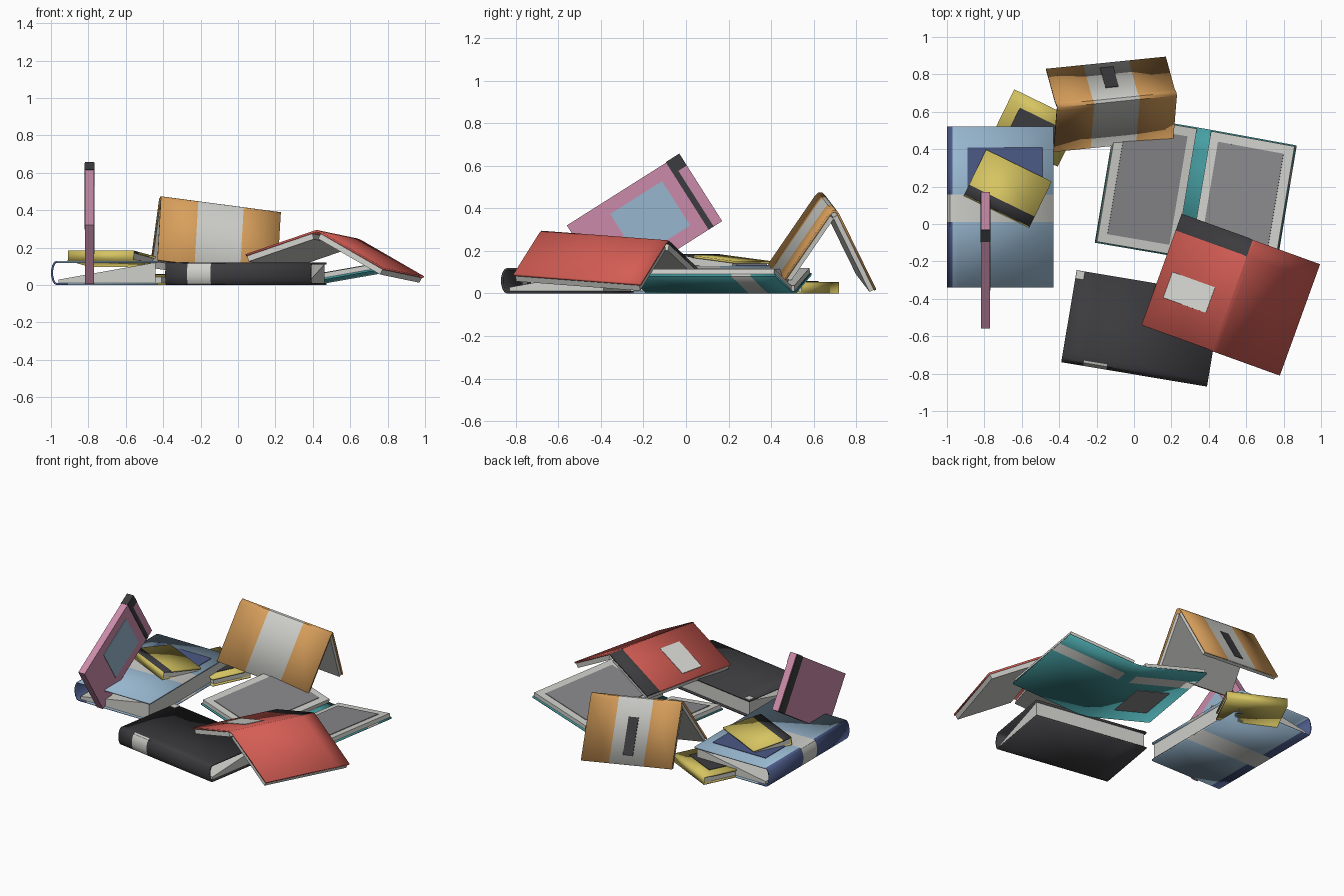
import bpy, bmesh, math
from mathutils import Vector as V, Matrix

if "Cube" in bpy.data.objects:
    bpy.data.objects.remove(bpy.data.objects["Cube"])


def material(name, *rgb):
    m = bpy.data.materials.new(name)
    m.diffuse_color = (*rgb, 1)
    m.use_nodes = True
    m.node_tree.nodes["Principled BSDF"].inputs["Base Color"].default_value = m.diffuse_color
    return m


BLUE = material("light blue", .31, .47, .62)
NAVY = material("navy", .07, .10, .24)
DARK = material("charcoal", .045, .045, .05)
PALE = material("pale grey", .62, .62, .59)
GREY = material("mid grey", .25, .25, .26)
TEAL = material("teal", .065, .36, .38)
RED = material("red", .66, .11, .09)
ORANGE = material("orange", .69, .35, .107)
YELLOW = material("yellow", .67, .55, .12)
PINK = material("pink", .60, .26, .40)


def make(name, bm, mats, M=None):
    me = bpy.data.meshes.new(name)
    bm.to_mesh(me)
    bm.free()
    for m in mats:
        me.materials.append(m)
    ob = bpy.data.objects.new(name, me)
    bpy.context.collection.objects.link(ob)
    if M:
        ob.matrix_world = M
    return ob


def prism(name, outline, depth, mat, M=None):
    """Solid made by sweeping a 3D outline along a depth vector."""
    bm = bmesh.new()
    f = bm.faces.new([bm.verts.new(p) for p in outline])
    ext = bmesh.ops.extrude_face_region(bm, geom=[f])["geom"]
    for v in ext:
        if isinstance(v, bmesh.types.BMVert):
            v.co += depth
    # closing face is kept by the extrusion of a lone face
    if len(bm.faces) == len(outline) + 1:
        bm.faces.new([v for v in bm.verts if v not in ext])
    bmesh.ops.recalc_face_normals(bm, faces=bm.faces)
    return make(name, bm, [mat], M)


def box(name, o, a, b, c, mat, M=None):
    return prism(name, [o, o + a, o + a + b, o + b], c, mat, M)


def patch(name, o, a, b, rect, mat, depth=0.0, M=None):
    """Thin plate on the parallelogram o, a, b; rect is a0, a1, b0, b1."""
    a0, a1, b0, b1 = rect
    n = b.cross(a).normalized()
    return box(name, o + a * a0 + b * b0 + n * (depth - .002),
               a * (a1 - a0), b * (b1 - b0), n * .005, mat, M)


def cover(name, path, along, breaks, mats, rule, M=None, t=.011):
    """Bent cover sheet swept along its spine, thickened inwards."""
    bm = bmesh.new()
    rows = [[bm.verts.new(p + along * k) for k in breaks] for p in path]
    for i in range(len(path) - 1):
        mid = (path[i] + path[i + 1]) / 2
        for j in range(len(breaks) - 1):
            f = bm.faces.new((rows[i][j], rows[i + 1][j],
                              rows[i + 1][j + 1], rows[i][j + 1]))
            f.material_index = rule(mid, j)
            f.smooth = True
    ob = make(name, bm, mats, M)
    ob.data.set_sharp_from_angle(angle=math.radians(33))
    s = ob.modifiers.new("thickness", "SOLIDIFY")
    s.thickness, s.offset = t, -1


def open_book(name, path, along, breaks, mats, rule, thick=.037):
    """Open book: bent cover with a page block inside each half."""
    path, along = [V(p) for p in path], V(along)
    cover(name + "_cover", path, along, breaks, mats, rule)
    for side, p, q in (("first", path[0], path[1]), ("second", path[-2], path[-1])):
        n = (q - p).cross(along).normalized()
        o = p + (q - p) * .01 + along * .01
        box(f"{name}_{side}_pages", o - n * .009, (q - p) * .98, along * .98,
            n * (.009 - thick), PALE)
    return path, along


def closed_book(name, M, W, L, T, bulge, wedge, breaks, mats, rule, joint=.06):
    """Lying book, spine on local x = 0, spine running along local y."""
    steps = 7 if bulge else 1
    arc = [V((bulge * (1 - math.sin(math.pi * k / steps)), 0,
              T / 2 * (1 - math.cos(math.pi * k / steps)))) for k in range(steps + 1)]
    path = [V((W, 0, 0)), V((joint * 1.5, 0, 0))] + arc + [V((joint, 0, T)), V((W, 0, T))]
    cover(name + "_cover", path, V((0, L, 0)), breaks, mats, rule, M)
    z0, z1 = .009, T - .009
    x0, x1 = bulge + .009, W - .012
    prism(name + "_pages", [V((x0, .008, z0)), V((x1, .008, z0)), V((x1, .008, z1)),
          V((x0, .008, z0 + .02 if wedge else z1))], V((0, L - .016, 0)), PALE, M)


def place(x, y, z, deg, tilt=0):
    return (Matrix.Translation((x, y, z)) @ Matrix.Rotation(math.radians(deg), 4, 'Z')
            @ Matrix.Rotation(tilt, 4, 'Y'))


def top_plate(name, M, x0, x1, y0, y1, T, mat):
    box(name, V((x0, y0, T - .002)), V((x1 - x0, 0, 0)), V((0, y1 - y0, 0)),
        V((0, 0, .005)), mat, M)


# Blue book with navy spine, pale band and navy panel
M = place(-1, -.34, 0, 0)
closed_book("blue_book", M, .57, .86, .13, .03, True, (0, .407, .58, 1), [BLUE, NAVY, PALE],
            lambda p, j: 2 if j == 1 else int(p.x < .028 or (p.x < .08 and p.z < .01)))
top_plate("blue_book_panel", M, .11, .51, .505, .75, .13, NAVY)

# Charcoal book with a pale spine label and corner mark
M = place(.39, -.87, 0, 80.5)
closed_book("dark_book", M, .5, .79, .12, .03, True, (0, .69, .85, 1), [DARK, PALE],
            lambda p, j: int(j == 1 and p.x < .029))
top_plate("dark_book_corner", M, .455, .499, .745, .789, .12, PALE)

# Two small yellow books
M = place(-.56, -.02, .13, 64, .12)
closed_book("upper_yellow_book", M, .27, .39, .055, 0, False, (0, 1), [YELLOW, DARK],
            lambda p, j: int(p.x < .06 and p.z > .05))
M = place(-.64, .72, 0, -116)
closed_book("lower_yellow_book", M, .27, .39, .055, 0, False, (0, 1), [YELLOW],
            lambda p, j: 0)
top_plate("lower_yellow_book_panel", M, .075, .2, .07, .32, .055, DARK)

# Teal book lying open, face up
p, a = open_book("teal_book", [(.755, -.27, .08), (.30, -.187, 0), (.22, -.173, 0),
                               (-.21, -.10, .085)], (.115, .69, 0),
                 (0, .7, .83, 1), [TEAL, PALE], lambda q, j: int(j == 1 and abs(q.x - .26) > .03))
patch("teal_right_page_print", p[0], a, p[1] - p[0], (.08, .92, .12, .89), GREY, -.039)
patch("teal_left_page_print", p[2], a, p[3] - p[2], (.08, .92, .11, .88), GREY, -.039)
patch("teal_back_panel", p[2], a, p[3] - p[2], (.18, .58, .25, .78), GREY)

# Red book standing as a low tent
p, a = open_book("red_book", [(.04, -.54, .165), (.395, -.668, .287), (.42, -.68, .295),
                              (.442, -.688, .287), (.78, -.81, .092)], (.215, .595, -.045),
                 (0, .85, 1), [RED, DARK], lambda q, j: int(j == 1 and q.x < .43), .042)
patch("red_book_label", p[0], a, p[1] - p[0], (.28, .51, .16, .8), PALE)

# Orange book standing as a steep tent
p, a = open_book("orange_book", [(-.47, .83, .103), (-.422, .655, .46), (-.414, .64, .475),
                                 (-.41, .622, .474), (-.412, .605, .458), (-.43, .385, .138)],
                 (.64, .065, -.085), (0, .31, .69, 1), [ORANGE, PALE],
                 lambda q, j: int(j == 1), .034)
patch("orange_book_label", p[0], a, p[1] - p[0], (.44, .55, .15, .75), DARK)

# Pink book balanced on its corner, with dark strips and a blue panel
o, u, v, w = V((-.77, -.56, .32)), V((0, .53, .335)), V((0, .2, -.315)), V((-.047, 0, 0))
box("pink_book", o, u, v, w, PINK)
patch("pink_book_panel", o, u, v, (.32, .78, .17, .83), BLUE)
patch("pink_front_strip", o, u, v, (.88, .925, 0, 1), DARK)
patch("pink_front_corner", o, u, v, (.925, 1, 0, .17), DARK)
patch("pink_back_strip", o + w, v, u, (0, 1, .87, .99), DARK)
patch("pink_edge_strip", o + w, u, -w, (.88, 1, 0, 1), DARK)
